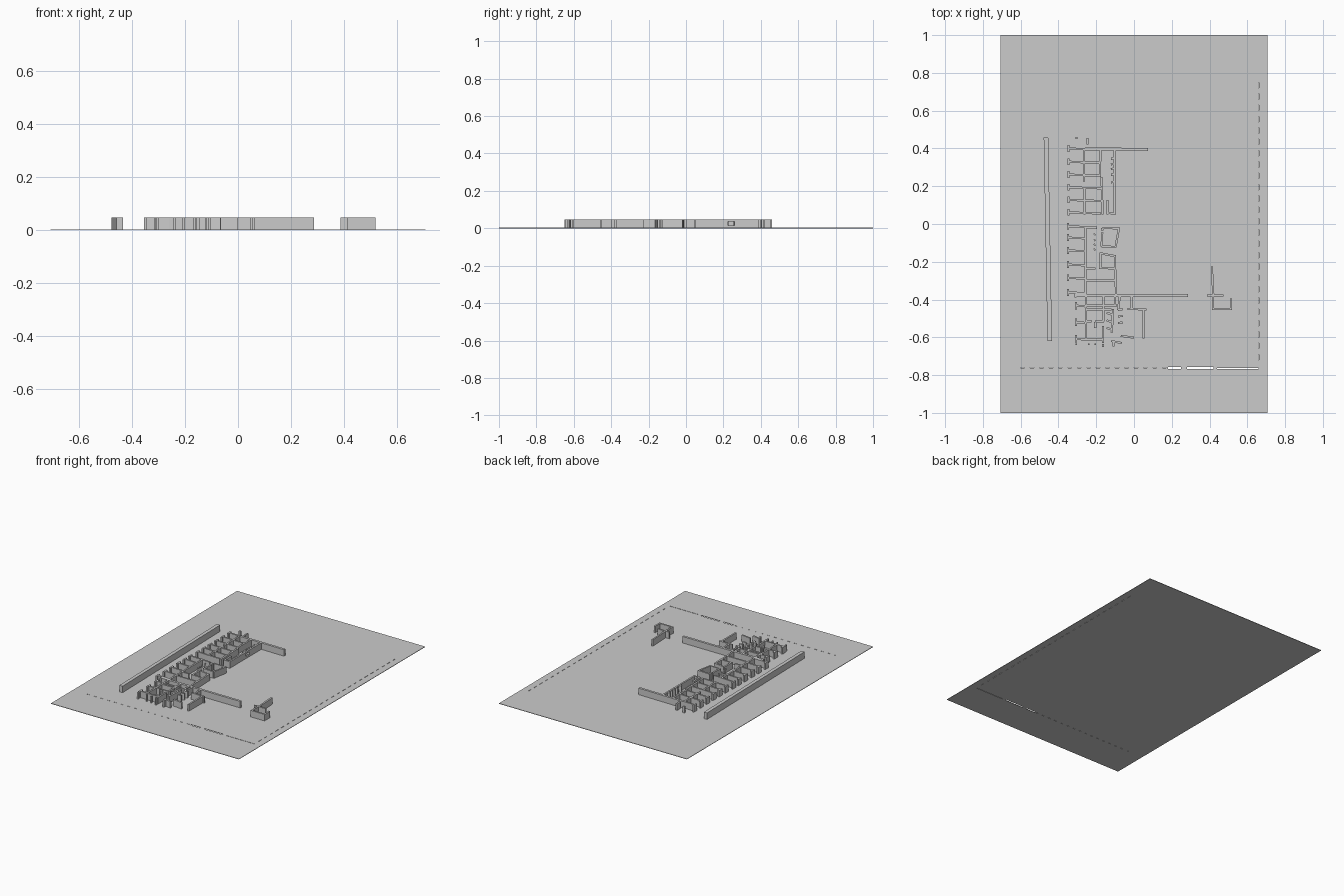
import bpy, bmesh, math
from mathutils import Matrix, Vector

BASE, TOP = 0.003, 0.047


def add_box(bm, x0, y0, x1, y1, t, z0=BASE, z1=TOP):
    """Upright slab of thickness t running from one plan point to another."""
    a, b = Vector((x0, y0)), Vector((x1, y1))
    d, m = b - a, (a + b) / 2
    mat = (Matrix.Translation((m.x, m.y, (z0 + z1) / 2))
           @ Matrix.Rotation(math.atan2(d.y, d.x), 4, 'Z')
           @ Matrix.Diagonal((d.length, t, z1 - z0, 1)))
    bmesh.ops.create_cube(bm, size=1, matrix=mat)


def make(name, segments, t=0.011, z0=BASE, z1=TOP):
    bm = bmesh.new()
    for s in segments:
        add_box(bm, *s[:4], s[4] if len(s) > 4 else t, z0, z1)
    me = bpy.data.meshes.new(name)
    bm.to_mesh(me)
    bm.free()
    ob = bpy.data.objects.new(name, me)
    bpy.context.collection.objects.link(ob)
    return ob


def teeth(ys, x0, x1, cap):
    """Party walls with a short end pier on the facade side."""
    out = []
    for y in ys:
        out += [(x0, y, x1, y - 0.004), (x0, y - cap / 2, x0, y + cap / 2)]
    return out


# site plate with narrow slits along the boundary
plate = make("site_plate", [(-0.707, 0, 0.707, 0, 2.0)], z0=0, z1=BASE)
slits = [(0.18, -0.762, 0.25, -0.762, 0.009), (0.28, -0.762, 0.42, -0.762, 0.009)]
slits += [(x / 100, -0.762, x / 100 + 0.02, -0.762, 0.003) for x in range(-60, 16, 5)]
slits += [(0.66, y / 100, 0.66, y / 100 + 0.03, 0.003) for y in range(-72, 76, 6)]
slits += [(0.44, -0.765, 0.66, -0.765, 0.003)]
cutter = make("slit_cutter", slits, z0=-0.01, z1=0.02)
mod = plate.modifiers.new("slits", 'BOOLEAN')
mod.operation, mod.object, mod.solver = 'DIFFERENCE', cutter, 'EXACT'
bpy.context.view_layer.objects.active = plate
bpy.ops.object.modifier_apply(modifier=mod.name)
bpy.data.objects.remove(cutter)

# long free-standing wall along the street
make("street_wall", [(-0.466, 0.457, -0.446, -0.62, 0.024)])

# north wing: regular bays, corridor and long cross wall
north_y = [0.40, 0.33, 0.262, 0.195, 0.128, 0.062]
north = teeth(north_y, -0.346, -0.26, 0.036)
north += [(-0.26, y - 0.004, -0.175, y - 0.006) for y in north_y[1:]]
north += [(-0.265, 0.40, -0.265, 0.225), (-0.263, 0.195, -0.263, 0.05),
          (-0.178, 0.395, -0.18, 0.25), (-0.172, 0.25, -0.166, 0.05),
          (-0.26, 0.398, 0.075, 0.394, 0.016), (-0.145, 0.058, -0.10, 0.056),
          (-0.14, 0.05, -0.14, 0.12), (-0.147, 0.12, -0.133, 0.12),
          (-0.247, 0.455, -0.247, 0.42), (-0.31, 0.455, -0.298, 0.455),
          (-0.102, 0.05, -0.102, 0.225), (-0.102, 0.26, -0.102, 0.395)]
north += [(-0.122, y, -0.108, y + 0.004) for y in (0.22, 0.26, 0.29, 0.315, 0.345)]
make("north_wing_walls", north)
make("window_sill", [(-0.102, 0.225, -0.102, 0.26)], z1=0.016)
make("window_lintel", [(-0.102, 0.225, -0.102, 0.26)], z0=0.036)

# middle wing: bays, spine wall, skewed room and long cross wall
mid_y = [-0.012, -0.072, -0.14, -0.215, -0.285, -0.362]
middle = teeth(mid_y, -0.35, -0.262, 0.036)
middle += [(-0.257, -0.01, -0.257, -0.385),
           (-0.26, -0.018, -0.195, -0.02), (-0.168, -0.02, -0.075, -0.024),
           (-0.08, -0.024, -0.098, -0.125), (-0.172, -0.118, -0.098, -0.122),
           (-0.168, -0.045, -0.172, -0.12), (-0.168, -0.02, -0.168, -0.035),
           (-0.18, -0.155, -0.10, -0.17), (-0.178, -0.15, -0.178, -0.23),
           (-0.102, -0.165, -0.095, -0.375), (-0.257, -0.235, -0.205, -0.235),
           (-0.185, -0.232, -0.095, -0.236), (-0.257, -0.298, -0.095, -0.298),
           (-0.31, -0.378, 0.287, -0.378, 0.016)]
middle += [(-0.212, y, -0.205, y - 0.01, 0.008) for y in (-0.05, -0.08, -0.105, -0.13)]
make("middle_wing_walls", middle)

# south wing: smaller bays, rooms and projecting annex
south_y = [-0.432, -0.52, -0.608]
south = teeth(south_y, -0.308, -0.25, 0.04)
south += [(-0.255, -0.38, -0.255, -0.62), (-0.162, -0.38, -0.162, -0.515),
          (-0.165, -0.54, -0.165, -0.63), (-0.31, -0.39, -0.31, -0.37),
          (-0.25, -0.432, -0.09, -0.432), (-0.25, -0.452, -0.12, -0.452),
          (-0.25, -0.515, -0.225, -0.515), (-0.205, -0.515, -0.16, -0.515),
          (-0.25, -0.612, -0.165, -0.612), (-0.205, -0.52, -0.205, -0.55),
          (-0.075, -0.385, -0.085, -0.455), (-0.10, -0.385, -0.10, -0.435),
          (-0.012, -0.385, -0.012, -0.452), (-0.035, -0.45, 0.065, -0.452),
          (0.05, -0.45, 0.05, -0.605), (-0.07, -0.592, 0.0, -0.602),
          (-0.11, -0.45, -0.118, -0.575), (-0.12, -0.62, -0.065, -0.63),
          (-0.108, -0.615, -0.108, -0.648), (-0.165, -0.635, -0.165, -0.65)]
south += [(-0.145, y, -0.115, y - 0.01) for y in (-0.47, -0.51, -0.55)]
south += [(-0.085, y, -0.06, y + 0.004) for y in (-0.455, -0.49, -0.525)]
south += [(x - 0.004, -0.637, x + 0.004, -0.637, 0.008) for x in (-0.305, -0.24, -0.205)]
make("south_wing_walls", south)

# detached ruin to the east
make("east_outbuilding_walls", [
    (0.412, -0.225, 0.420, -0.38), (0.418, -0.38, 0.418, -0.455),
    (0.387, -0.378, 0.475, -0.378), (0.412, -0.45, 0.518, -0.45),
    (0.513, -0.45, 0.513, -0.395)])
